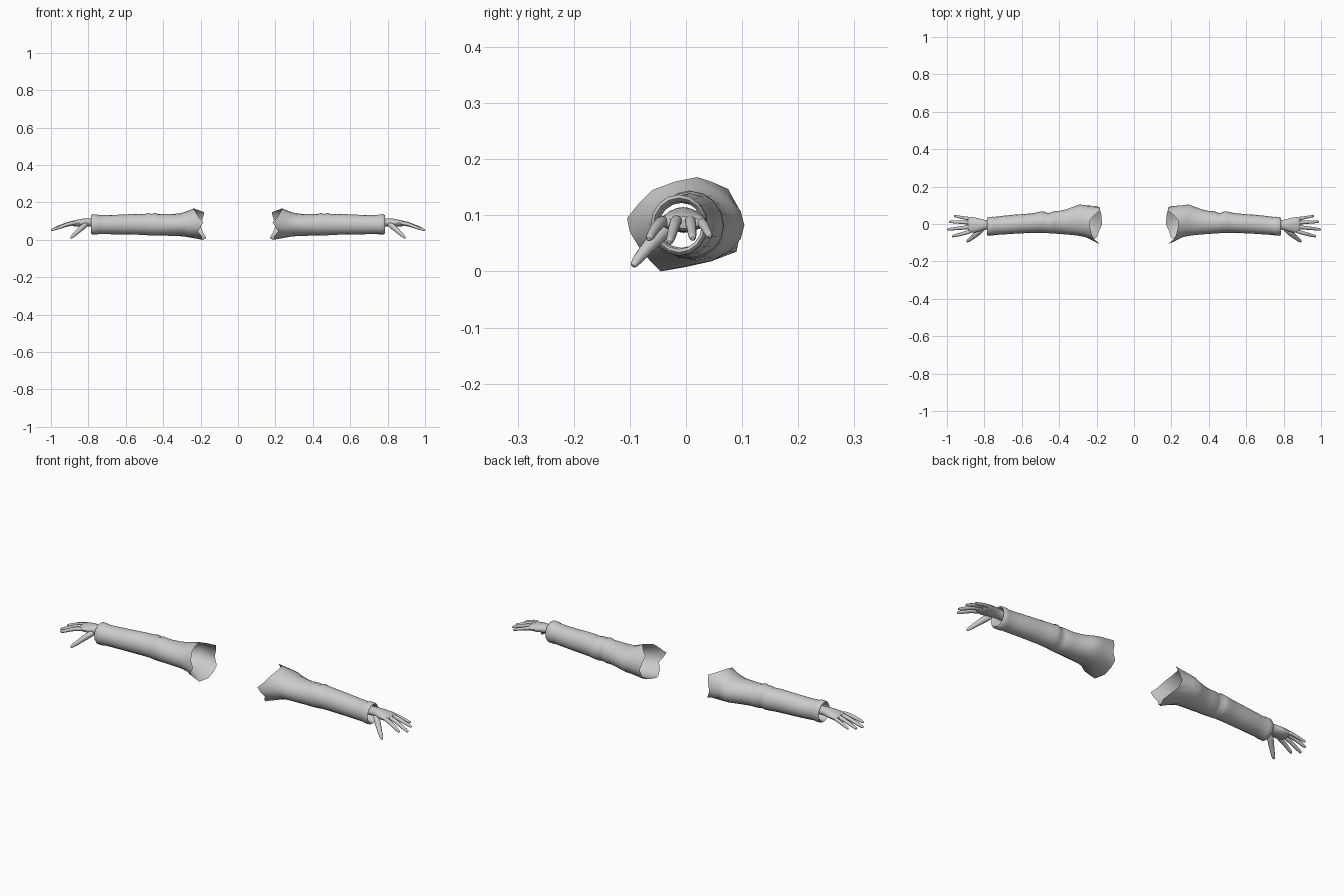
import bpy, bmesh, math
from mathutils import Vector

grey = bpy.data.materials.new("light grey")
grey.diffuse_color = (0.6, 0.6, 0.6, 1)


def finish(name, rings, side, caps=(False, False), level=0):
    """Skin a list of point rings, mirrored to one side of x."""
    bm = bmesh.new()
    vs = [[bm.verts.new((p[0] * side, p[1], p[2])) for p in r] for r in rings]
    n = len(rings[0])
    for a, b in zip(vs, vs[1:]):
        for i in range(n):
            j = (i + 1) % n
            f = [a[i], a[j], b[j], b[i]]
            bm.faces.new(f if side < 0 else f[::-1])
    if caps[0]:
        bm.faces.new(vs[0] if side > 0 else vs[0][::-1])
    if caps[1]:
        bm.faces.new(vs[-1][::-1] if side > 0 else vs[-1])
    if caps[0] and caps[1]:
        bmesh.ops.recalc_face_normals(bm, faces=bm.faces[:])
    me = bpy.data.meshes.new(name)
    bm.to_mesh(me)
    bm.free()
    ob = bpy.data.objects.new(name, me)
    bpy.context.collection.objects.link(ob)
    me.materials.append(grey)
    if level:
        ob.modifiers.new("smooth", 'SUBSURF').levels = level
        ob.modifiers["smooth"].render_levels = level
    bpy.ops.object.select_all(action='DESELECT')
    ob.select_set(True)
    bpy.context.view_layer.objects.active = ob
    bpy.ops.object.shade_smooth_by_angle(angle=math.radians(50))
    return ob


def oval(x, y0, y1, z0, z1, n=16):
    """Oval cross-section across x, starting at the back and going over the top."""
    return [(x, (y0 + y1) / 2 + (y1 - y0) / 2 * math.cos(k * math.tau / n),
             (z0 + z1) / 2 + (z1 - z0) / 2 * math.sin(k * math.tau / n)) for k in range(n)]


def tube(path, n=8):
    """Round rings along a path of (x, y, z, radius)."""
    pts = [Vector(p[:3]) for p in path]
    rings = []
    for i, p in enumerate(pts):
        d = (pts[min(i + 1, len(pts) - 1)] - pts[max(i - 1, 0)]).normalized()
        u = d.cross(Vector((0, 0, 1))).normalized()
        w = u.cross(d)
        rings.append([p + (u * math.cos(k * math.tau / n) + w * math.sin(k * math.tau / n)) * path[i][3]
                      for k in range(n)])
    return rings


# ragged shoulder opening
shoulder_edge = [
    (.20, .095, .075), (.19, .09, .11), (.18, .075, .147), (.215, .045, .16),
    (.235, .02, .168), (.235, -.02, .16), (.225, -.06, .145), (.21, -.085, .12),
    (.185, -.105, .095), (.20, -.10, .07), (.215, -.085, .045), (.195, -.065, .02),
    (.19, -.045, 0), (.17, 0, .008), (.175, .05, .02), (.185, .09, .035)]

# sleeve sections: x, front, back, bottom, top
sleeve = [
    (.26, -.07, .10, .013, .158), (.29, -.064, .104, .018, .147), (.32, -.06, .094, .02, .140),
    (.36, -.056, .079, .021, .138), (.40, -.053, .07, .023, .137), (.43, -.051, .068, .022, .139),
    (.445, -.05, .062, .023, .144), (.46, -.049, .058, .024, .138), (.48, -.047, .066, .024, .143),
    (.50, -.047, .067, .026, .137), (.53, -.047, .059, .027, .139), (.58, -.049, .054, .028, .137),
    (.64, -.052, .05, .029, .134), (.70, -.056, .044, .03, .132), (.745, -.059, .038, .031, .132),
    (.755, -.062, .039, .028, .136), (.778, -.063, .038, .028, .137),
    # hem turned inward
    (.785, -.058, .033, .034, .131), (.778, -.052, .028, .04, .125), (.70, -.048, .032, .042, .122)]

# wrist and palm sections
palm = [
    (.70, -.03, .022, .064, .112), (.77, -.029, .021, .070, .114), (.80, -.032, .022, .072, .116),
    (.825, -.041, .03, .07, .115), (.85, -.048, .037, .069, .110), (.875, -.049, .04, .071, .105),
    (.892, -.044, .037, .074, .100)]

# fingers: paths of x, y, z, radius
fingers = {
    "index_finger": [(.865, -.037, .090, .011), (.895, -.046, .088, .0115), (.925, -.054, .078, .010),
                     (.950, -.061, .067, .009), (.968, -.065, .060, .0075), (.974, -.067, .057, .004)],
    "middle_finger": [(.870, -.015, .093, .011), (.905, -.019, .088, .0115), (.940, -.023, .075, .010),
                      (.970, -.026, .062, .009), (.992, -.029, .054, .0075), (.999, -.030, .051, .004)],
    "ring_finger": [(.870, .007, .092, .011), (.900, .008, .088, .011), (.935, .010, .077, .0095),
                    (.965, .011, .067, .0085), (.983, .012, .060, .007), (.989, .012, .058, .004)],
    "little_finger": [(.860, .025, .089, .010), (.890, .030, .085, .010), (.918, .035, .077, .0085),
                      (.942, .039, .069, .0075), (.957, .042, .064, .0065), (.963, .043, .062, .0035)],
    "thumb": [(.805, -.022, .086, .014), (.828, -.042, .071, .017), (.848, -.059, .053, .0145),
              (.866, -.074, .036, .012), (.883, -.087, .020, .010), (.892, -.093, .012, .007),
              (.894, -.095, .009, .004)]}

for side, label in ((1, "left"), (-1, "right")):
    finish(label + "_sleeve", [shoulder_edge] + [oval(*s) for s in sleeve], side)
    finish(label + "_palm", [oval(*s, n=12) for s in palm], side, (True, True), 1)
    for name, path in fingers.items():
        finish(label + "_" + name, tube(path), side, (True, True), 1)
